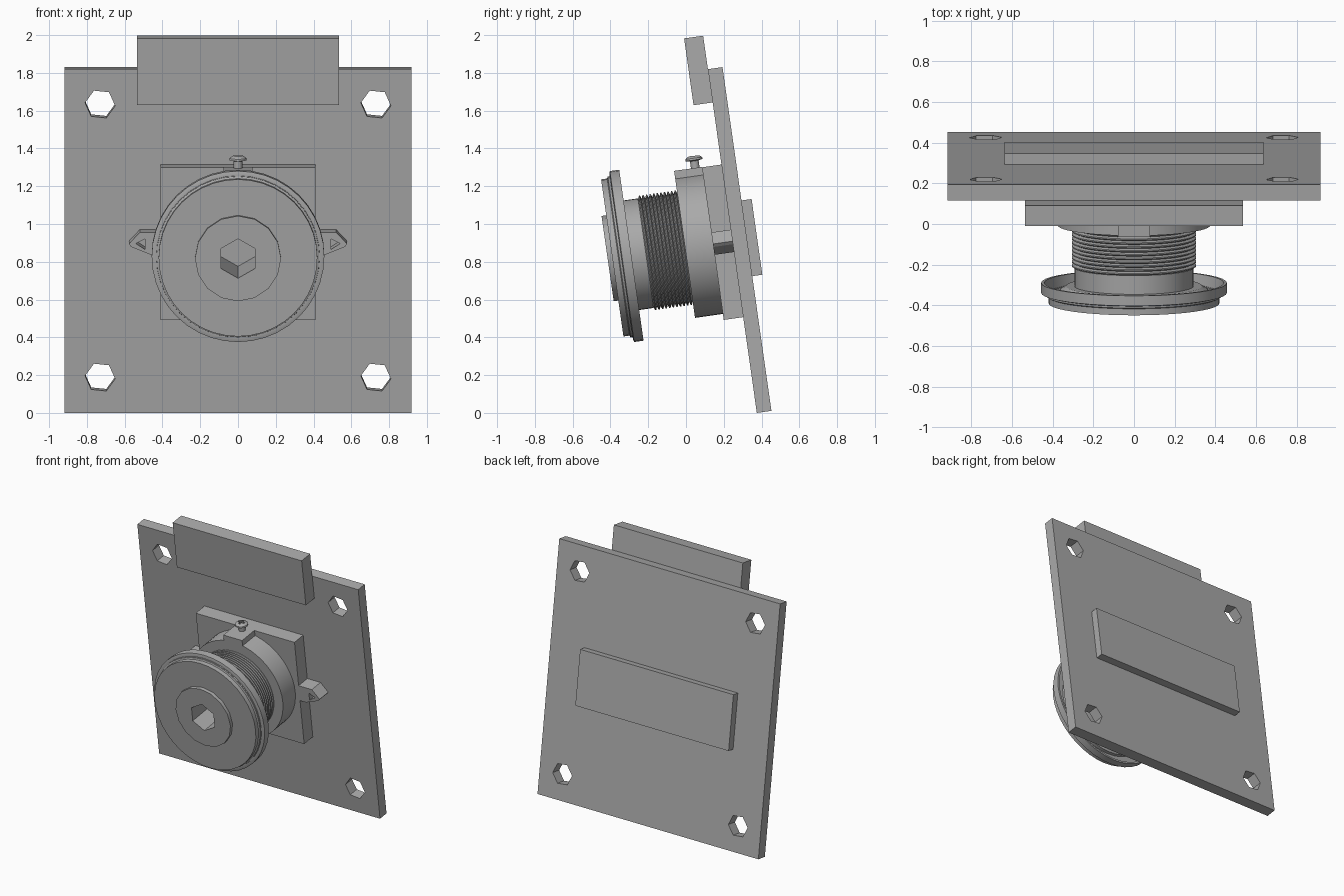
import bpy, bmesh, math
from mathutils import Matrix, Vector

if "Cube" in bpy.data.objects:
    bpy.data.objects.remove(bpy.data.objects["Cube"])

grey = bpy.data.materials.new("plain grey")
grey.use_nodes = True
grey.diffuse_color = (0.40, 0.40, 0.40, 1)
grey.node_tree.nodes["Principled BSDF"].inputs["Base Color"].default_value = (0.40, 0.40, 0.40, 1)

# The whole assembly leans back: local z runs up the plate, local -y points out of it
LEAN = Matrix.Translation((0, 0.375, 0)) @ Matrix.Rotation(math.radians(8.1), 4, 'X')
MID = 0.92          # height of the knob axis along the plate


def finish(name, bm, smooth=True):
    bmesh.ops.recalc_face_normals(bm, faces=bm.faces)
    mesh = bpy.data.meshes.new(name)
    bm.to_mesh(mesh)
    bm.free()
    mesh.transform(LEAN)
    mesh.materials.append(grey)
    if smooth:
        mesh.shade_smooth()
        mesh.set_sharp_from_angle(angle=math.radians(32))
    obj = bpy.data.objects.new(name, mesh)
    bpy.context.collection.objects.link(obj)
    return obj


def prism(name, outline, near, far):
    """Extrude an (x, height) outline outward from the plate."""
    bm = bmesh.new()
    face = bm.faces.new([bm.verts.new((x, -near, z)) for x, z in outline])
    moved = bmesh.ops.extrude_face_region(bm, geom=[face])["geom"]
    verts = [g for g in moved if isinstance(g, bmesh.types.BMVert)]
    bmesh.ops.translate(bm, verts=verts, vec=(0, near - far, 0))
    return finish(name, bm, smooth=False)


def slab(name, half, low, high, near, far):
    return prism(name, [(-half, low), (half, low), (half, high), (-half, high)], near, far)


def ring(x, z, radius, sides, turn):
    angles = [math.radians(turn) + math.tau * i / sides for i in range(sides)]
    return [(x + radius * math.cos(a), z + radius * math.sin(a)) for a in angles]


def lathe(name, profile, sides, origin=(0, 0, MID), upright=False):
    """Spin a (radius, distance) profile around the knob axis or an upright axis."""
    bm = bmesh.new()
    axis = Vector((0, 0, 1)) if upright else Vector((0, -1, 0))
    base = Vector(origin)
    verts = [bm.verts.new(base + Vector((r, 0, 0)) + axis * d) for r, d in profile]
    edges = [bm.edges.new(pair) for pair in zip(verts, verts[1:])]
    bmesh.ops.spin(bm, geom=verts + edges, cent=base, axis=axis,
                   angle=math.tau, steps=sides, use_duplicate=False)
    bmesh.ops.remove_doubles(bm, verts=bm.verts, dist=0.0001)
    return finish(name, bm)


def cut(targets, cutter):
    for obj in targets:
        mod = obj.modifiers.new("cut", 'BOOLEAN')
        mod.operation = 'DIFFERENCE'
        mod.solver = 'EXACT'
        mod.object = cutter
        bpy.context.view_layer.objects.active = obj
        bpy.ops.object.modifier_apply(modifier=mod.name)
    bpy.data.objects.remove(cutter)


# Plate with four hexagonal bolt holes
plate = slab("back_plate", 0.918, 0, 1.838, -0.078, 0)
for x in (-0.73, 0.73):
    for z in (MID - 0.73, MID + 0.73):
        cut([plate], prism("bolt_cutter", ring(x, z, 0.08, 6, -6), -0.2, 0.1))

# Flat blocks on the plate
slab("top_block", 0.536, 1.66, 2.017, 0, 0.102)
slab("rear_block", 0.637, 0.72, 1.125, -0.132, -0.078)
slab("square_mount", 0.41, 0.512, 1.328, 0, 0.104)
slab("screw_tab", 0.078, 1.22, 1.33, 0.104, 0.253)

# Side lugs with triangular eyelets
for side, label in ((1, "left"), (-1, "right")):
    outline = [(0.40, 0.98), (0.52, 0.98), (0.578, 0.918), (0.565, 0.902), (0.46, 0.86), (0.40, 0.86)]
    lug = prism(label + "_lug", [(side * x, z) for x, z in outline], 0, 0.104)
    hole = [(0.54, 0.92), (0.492, 0.945), (0.492, 0.888)]
    cut([lug], prism("eyelet_cutter", [(side * x, z) for x, z in hole], -0.05, 0.2))

# Knob: boss, threaded barrel, neck, flanged cap and raised centre
boss = lathe("boss", [(0, 0.10), (0.376, 0.10), (0.376, 0.253), (0, 0.253)], 48)
ridges, start, end = 11, 0.253, 0.463
pitch = (end - start) / ridges
profile = [(0, start)]
for i in range(ridges):
    profile += [(0.288, start + i * pitch), (0.306, start + (i + 0.35) * pitch),
                (0.306, start + (i + 0.65) * pitch)]
profile += [(0.288, end), (0, end)]
barrel = lathe("threaded_barrel", profile, 48)
neck = lathe("neck", [(0, end), (0.293, end), (0.293, 0.556), (0, 0.556)], 48)
cap = lathe("flanged_cap", [
    (0, 0.556), (0.335, 0.556), (0.365, 0.575), (0.365, 0.598), (0.432, 0.598),
    (0.442, 0.54), (0.457, 0.54), (0.457, 0.59), (0.444, 0.594), (0.43, 0.594),
    (0.43, 0.605), (0.42, 0.61), (0.42, 0.642), (0, 0.642)], 40)
centre = lathe("cap_centre", [(0, 0.642), (0.228, 0.642), (0.228, 0.667), (0, 0.667)], 16)

# Deep hexagonal socket through the knob
cut([boss, barrel, neck, cap, centre],
    prism("socket_cutter", ring(0, MID, 0.105, 6, 30), 0.22, 0.8))

# Small screw with a cross recess standing on the tab
screw = lathe("screw", [(0, -0.02), (0.023, -0.02), (0.023, 0.037), (0.046, 0.042), (0.044, 0.052),
                        (0.03, 0.063), (0, 0.067)], 20, origin=(0, -0.14, 1.33), upright=True)
for wide, deep in ((0.026, 0.007), (0.007, 0.026)):
    cut([screw], slab("cross_cutter", wide, 1.378, 1.45, 0.14 - deep, 0.14 + deep))
